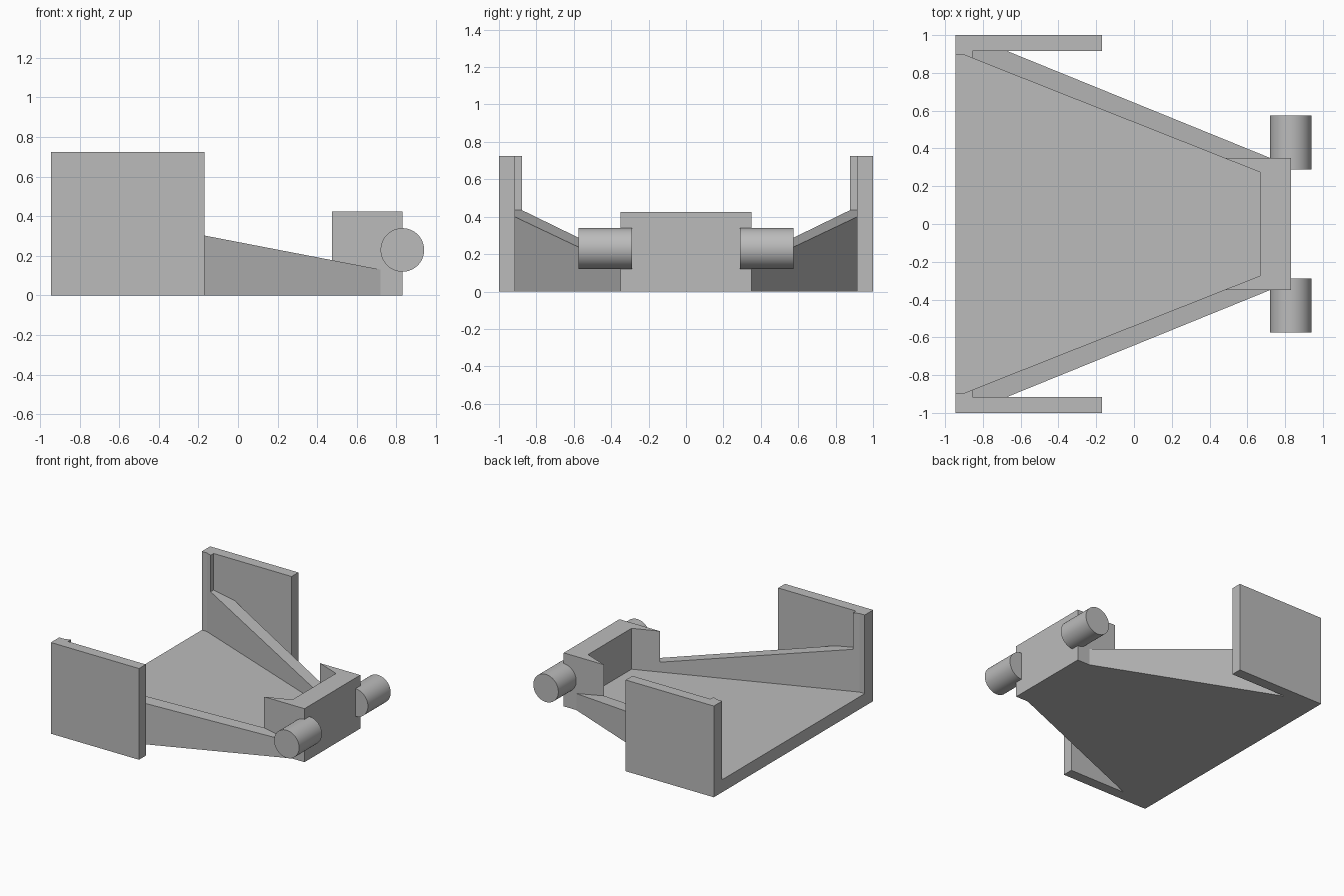
import bpy
import bmesh
import math

if "Cube" in bpy.data.objects:
    bpy.data.objects.remove(bpy.data.objects["Cube"], do_unlink=True)

grey = bpy.data.materials.new("plain grey")
grey.use_nodes = True
COLOUR = (0.5, 0.5, 0.5, 1)
grey.diffuse_color = COLOUR
grey.node_tree.nodes["Principled BSDF"].inputs["Base Color"].default_value = COLOUR


def prism(name, outline, top):
    """Extrude a plan outline from the ground to the height top(x)."""
    bm = bmesh.new()
    low = [bm.verts.new((x, y, 0)) for x, y in outline]
    high = [bm.verts.new((x, y, top(x))) for x, y in outline]
    bm.faces.new(low)
    bm.faces.new(high)
    for i in range(len(outline)):
        j = (i + 1) % len(outline)
        bm.faces.new((low[i], low[j], high[j], high[i]))
    bmesh.ops.recalc_face_normals(bm, faces=bm.faces)
    mesh = bpy.data.meshes.new(name)
    bm.to_mesh(mesh)
    bm.free()
    mesh.materials.append(grey)
    obj = bpy.data.objects.new(name, mesh)
    bpy.context.collection.objects.link(obj)
    return obj


def mirrored(half):
    """Close a half outline across the centre line."""
    return half + [(x, -y) for x, y in reversed(half)]


def rail_height(x):
    return 0.27 - 0.193 * x


# Shared plan points on the inner face of the sloping rail
BACK, FRONT = -0.945, 0.83
corner = (-0.9, 0.895)
rail_start = (-0.855, 0.877)
rail_end = (0.475, 0.35)
nose = (0.67, 0.273)

# Tapered floor and the raised end block with its angled pocket
prism("floor", mirrored([(BACK, 0.895), corner, nose]), lambda x: 0.1)
prism("end_block", mirrored([nose, rail_end, (FRONT, 0.35)]), lambda x: 0.425)

for side, s in (("left", 1), ("right", -1)):
    # Tall side plate with a thickened back post
    plate = [(BACK, 1), (-0.17, 1), (-0.17, 0.915), (-0.855, 0.915),
             rail_start, corner, (BACK, 0.895)]
    prism(side + "_side_plate", [(x, s * y) for x, y in plate], lambda x: 0.725)

    # Rail sloping down towards the end block
    rail = [rail_start, (-0.855, 0.915), (-0.67, 0.915), (0.72, 0.35), rail_end]
    prism(side + "_rail", [(x, s * y) for x, y in rail], rail_height)

    # Round pin set into the end block
    bpy.ops.mesh.primitive_cylinder_add(
        vertices=64, radius=0.11, depth=0.286,
        location=(FRONT, s * 0.432, 0.23), rotation=(math.pi / 2, 0, 0))
    pin = bpy.context.object
    pin.name = side + "_pin"
    pin.data.materials.append(grey)
    bpy.ops.object.shade_smooth_by_angle()
